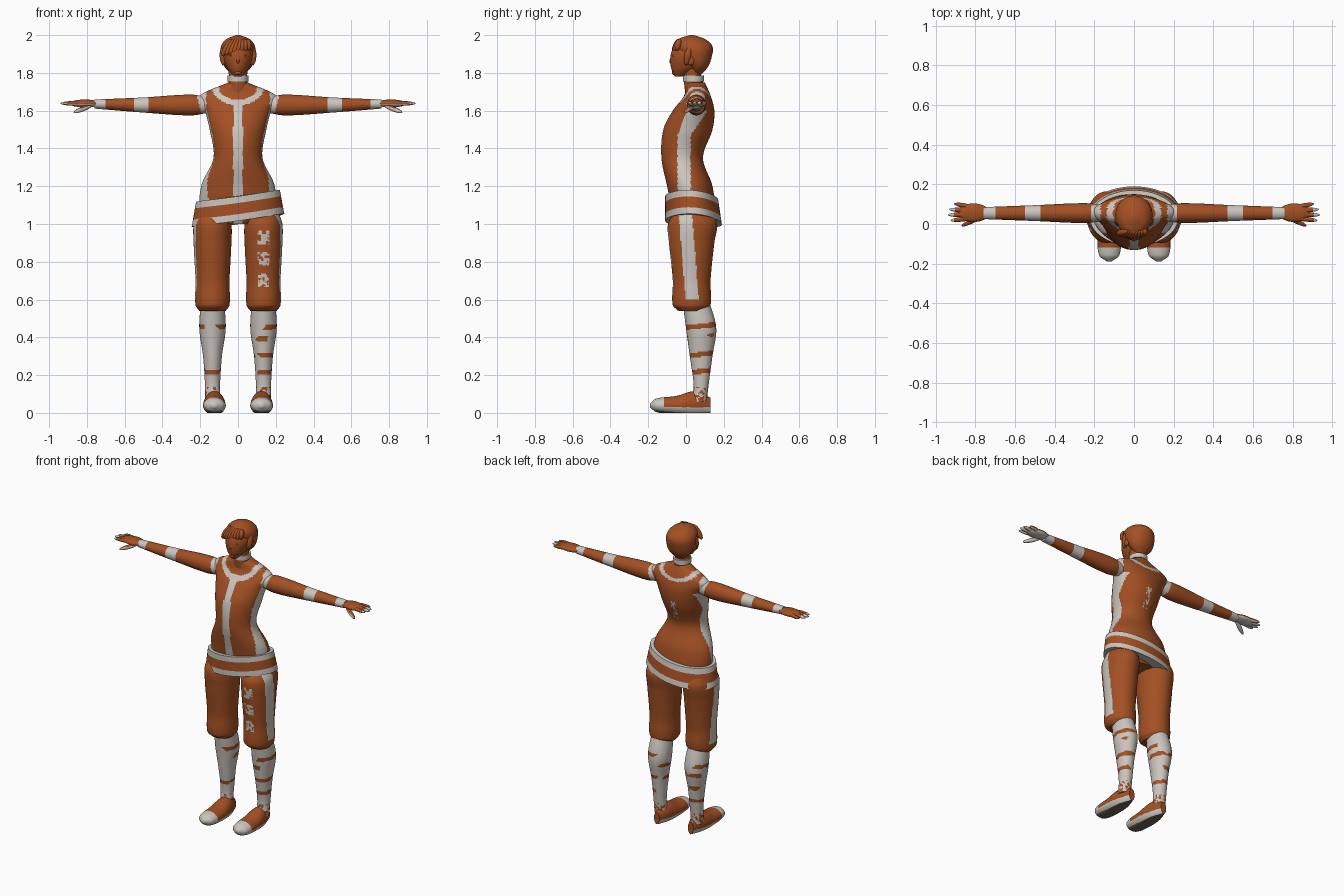
import bpy, bmesh, math
from mathutils import Vector, noise

cube = bpy.data.objects.get("Cube")
if cube:
    bpy.data.objects.remove(cube, do_unlink=True)


def material(name, red, green, blue):
    mat = bpy.data.materials.new(name)
    mat.use_nodes = True
    mat.diffuse_color = (red, green, blue, 1)
    shader = mat.node_tree.nodes["Principled BSDF"]
    shader.inputs["Base Color"].default_value = mat.diffuse_color
    return mat


materials = [material("burnt_orange", .37, .08, .017),
             material("warm_white", .6, .56, .52),
             material("sole_rubber", .16, .12, .1)]
ORANGE, WHITE, RUBBER = range(len(materials))
SEGMENTS = 96
RING_STEP = .006
parts = []


def finish(name, bm, paint):
    """Turn a bmesh into an object, with paint as one colour or a rule per face."""
    bmesh.ops.recalc_face_normals(bm, faces=bm.faces)
    bm.normal_update()
    for face in bm.faces:
        if callable(paint):
            face.material_index = paint(face.calc_center_median(), face.normal)
        else:
            face.material_index = paint
    mesh = bpy.data.meshes.new(name)
    bm.to_mesh(mesh)
    bm.free()
    for mat in materials:
        mesh.materials.append(mat)
    part = bpy.data.objects.new(name, mesh)
    bpy.context.collection.objects.link(part)
    parts.append(part)


def section_at(sections, position):
    """Smoothly blend the given sections at a position along the axis."""
    last = len(sections) - 1
    index = max(i for i in range(last) if i == 0 or sections[i][0] <= position)
    start, end = sections[index], sections[index + 1]
    before, after = sections[max(index - 1, 0)], sections[min(index + 2, last)]
    length = end[0] - start[0]
    u = (position - start[0]) / length
    ease = u * u * (3 - 2 * u)
    blended = []
    for now, then, prev, following in zip(start[1:], end[1:], before[1:], after[1:]):
        slope_in = (then - prev) / (end[0] - before[0]) * length
        slope_out = (following - now) / (after[0] - start[0]) * length
        value = now + (then - now) * ease
        value += u * (1 - u) * ((1 - u) * slope_in - u * slope_out)
        blended.append(value)
    return blended


def loft(name, sections, paint=ORANGE, axis="z", offset=0, side=1, warp=None):
    """Skin oval sections (position, centre, half width, half depth) along an axis."""
    first, total = sections[0][0], sections[-1][0] - sections[0][0]
    count = max(4, round(total / RING_STEP))
    bm = bmesh.new()
    rings = []
    for step in range(count + 1):
        position = first + total * step / count
        centre, width, depth = section_at(sections, position)
        ring = []
        for k in range(SEGMENTS):
            angle = math.tau * k / SEGMENTS
            a = offset + width * math.cos(angle)
            b = centre + depth * math.sin(angle)
            point = Vector({"x": (position, a, b), "y": (a, position, b), "z": (a, b, position)}[axis])
            if warp:
                point = warp(point)
            point.x *= side
            ring.append(bm.verts.new(point))
        rings.append(ring)
    for lower, upper in zip(rings, rings[1:]):
        for k in range(SEGMENTS):
            bm.faces.new((lower[k - 1], lower[k], upper[k], upper[k - 1]))
    bm.faces.new(rings[0])
    bm.faces.new(rings[-1])
    finish(name, bm, paint)


def blob(name, centre, size, paint=ORANGE):
    """Ellipsoid with the given half sizes."""
    bm = bmesh.new()
    bmesh.ops.create_uvsphere(bm, u_segments=32, v_segments=20, radius=1)
    for vert in bm.verts:
        vert.co = Vector(c + v * s for c, v, s in zip(centre, vert.co, size))
    finish(name, bm, paint)


def rod(name, start, end, radius, paint=ORANGE):
    """Rounded rod, thickest in the middle and closed at both ends."""
    start, end = Vector(start), Vector(end)
    turn = (end - start).to_track_quat("Z", "Y")
    bm = bmesh.new()
    bmesh.ops.create_uvsphere(bm, u_segments=16, v_segments=12, radius=1)
    for vert in bm.verts:
        flat = Vector((vert.co.x, vert.co.y, 0)) * radius
        vert.co = start.lerp(end, (vert.co.z + 1) / 2) + turn @ flat
    finish(name, bm, paint)


def speckled(point, threshold):
    return noise.noise(point * 60) > threshold


# Colour rules
def paint_torso(p, normal):
    x, front = abs(p.x), p.y < .06
    drop = .1 if front else .07
    ring = math.hypot(x / .14, (p.z - 1.73) / drop)
    if ring < 1:
        return WHITE if ring > .72 else ORANGE
    armhole = x > .168 and p.z > 1.53
    centre_stripe = x < .025 and normal.y < 0
    flare = max(0, p.z - 1.47)
    side_stripe = x > .08 and p.z < 1.6 and -.045 + flare * .4 < p.y < .025 + flare * .7
    patch = x < .02 and not front and 1.4 < p.z < 1.53 and speckled(p, .1)
    return WHITE if armhole or centre_stripe or side_stripe or patch else ORANGE


def paint_trousers(p, normal):
    stripe = abs(p.y - .005 - (.95 - p.z) * .08) < .035 and abs(p.x) > .15 and p.z > .6
    patch = p.y < 0 and abs(p.x - .135) < .03 and .65 < p.z < .97
    gap = math.cos((p.z - .7) * math.tau / .115) < -.4
    return WHITE if stripe or patch and not gap and speckled(p, -.1) else ORANGE


def paint_calf(p, normal):
    for height in (.46, .4, .31, .22):
        tilted = p.z - height - .1 * (p.y - .08)
        if abs(tilted) < .013 and noise.noise(p * 12) > .02:
            return ORANGE
    return ORANGE if p.z < .14 and speckled(p, .1) else WHITE


def paint_shoe(p, normal):
    if normal.z < -.8 and p.z < .02:
        return RUBBER
    return WHITE if p.z < .03 or p.y < -.115 else ORANGE


def paint_arm(p, normal):
    x = abs(p.x)
    armhole = x < .205 + (p.z - 1.63) * .25
    return WHITE if armhole or .47 < x < .55 or x > .7 else ORANGE


def paint_hand(p, normal):
    return WHITE if abs(p.x) > .905 or normal.z < -.25 else ORANGE


def paint_thumb(p, normal):
    return ORANGE if normal.z > .5 else WHITE


# Torso, neck and collar
loft("torso", [(1, .04, .1, .08), (1.06, .04, .19, .11), (1.2, .02, .195, .12),
               (1.35, -.02, .13, .11), (1.5, .01, .15, .13), (1.6, .04, .175, .11),
               (1.68, .06, .2, .07), (1.75, .05, .05, .05)], paint_torso)
loft("neck", [(1.66, .06, .07, .06), (1.75, .04, .05, .05), (1.83, .03, .05, .04)])
loft("collar", [(1.755, .04, .055, .055), (1.785, .04, .055, .055)], WHITE)


# Slanted hip belt
def belt_rise(p):
    return .14 * p.x + .2 * p.x * p.x - .06 * p.y


def slant(p):
    return p + Vector((0, 0, belt_rise(p)))


def paint_belt(p, normal):
    return ORANGE if abs(p.z - belt_rise(p) - 1.075) < .027 else WHITE


loft("belt", [(1.01, .04, .245, .15), (1.14, .03, .222, .14)], paint_belt, warp=slant)

# Head, hair and face
loft("head", [(1.78, -.04, .02, .02), (1.83, 0, .06, .08), (1.9, .02, .08, .1), (1.97, .03, .06, .08)])
loft("hair", [(1.79, .06, .03, .02), (1.83, .065, .07, .05), (1.88, .055, .09, .08),
              (1.94, .04, .09, .1), (1.98, .03, .06, .07), (2, .03, .01, .01)])
for i in range(8):
    x = (i - 3.5) * .02
    rod("fringe_lock", (x * .6 + .01, -.035, 1.98), (x - .015, 4 * x * x - .068, 1.89 + i * .004), .018)
rod("nose", (0, -.06, 1.91), (0, -.085, 1.85), .01)
blob("lips", (0, -.07, 1.83), (.02, .01, .007))
blob("chin", (0, -.06, 1.8), (.02, .015, .012))

# Parts mirrored to both sides
for side in (1, -1):
    blob("eye", (side * .03, -.065, 1.89), (.014, .008, .006))
    blob("ear", (side * .08, .025, 1.87), (.01, .02, .03))
    rod("sideburn", (side * .08, .02, 1.94), (side * .075, 0, 1.84), .02)
    loft("trouser_leg", [(.54, .03, .07, .07), (.57, .03, .09, .1), (.7, .03, .09, .1),
                         (.9, .03, .1, .12), (1, .035, .1, .13), (1.06, .04, .08, .1)],
         paint_trousers, offset=.135, side=side)
    loft("calf", [(.06, .07, .04, .04), (.15, .08, .04, .04), (.3, .08, .05, .06),
                  (.45, .08, .07, .08), (.6, .05, .06, .07)],
         paint_calf, offset=.135, side=side)
    loft("shoe", [(-.19, .04, .01, .01), (-.16, .04, .05, .035), (-.05, .04, .06, .05),
                  (.05, .05, .05, .065), (.13, .04, .02, .04)],
         paint_shoe, axis="y", offset=.125, side=side,
         warp=lambda p: Vector((p.x, p.y, max(p.z, 0))))
    loft("arm", [(.15, 1.63, .04, .04), (.25, 1.63, .05, .055), (.5, 1.63, .04, .04),
                 (.76, 1.635, .03, .024)], paint_arm, axis="x", offset=.055, side=side)
    blob("palm", (side * .81, .057, 1.638), (.08, .047, .021), paint_hand)
    for i in range(4):
        reach = .94 - .01 * (i - 1.2) ** 2
        rod("finger", (side * .81, .03 + i * .018, 1.64), (side * reach, .018 + i * .028, 1.638),
            .012, paint_hand)
    rod("thumb", (side * .77, .04, 1.63), (side * .87, -.01, 1.59), .013, paint_thumb)

# Smooth shading with sharp creases kept
bpy.ops.object.select_all(action="DESELECT")
for part in parts:
    part.select_set(True)
bpy.context.view_layer.objects.active = parts[0]
bpy.ops.object.shade_smooth_by_angle(angle=math.radians(50))
